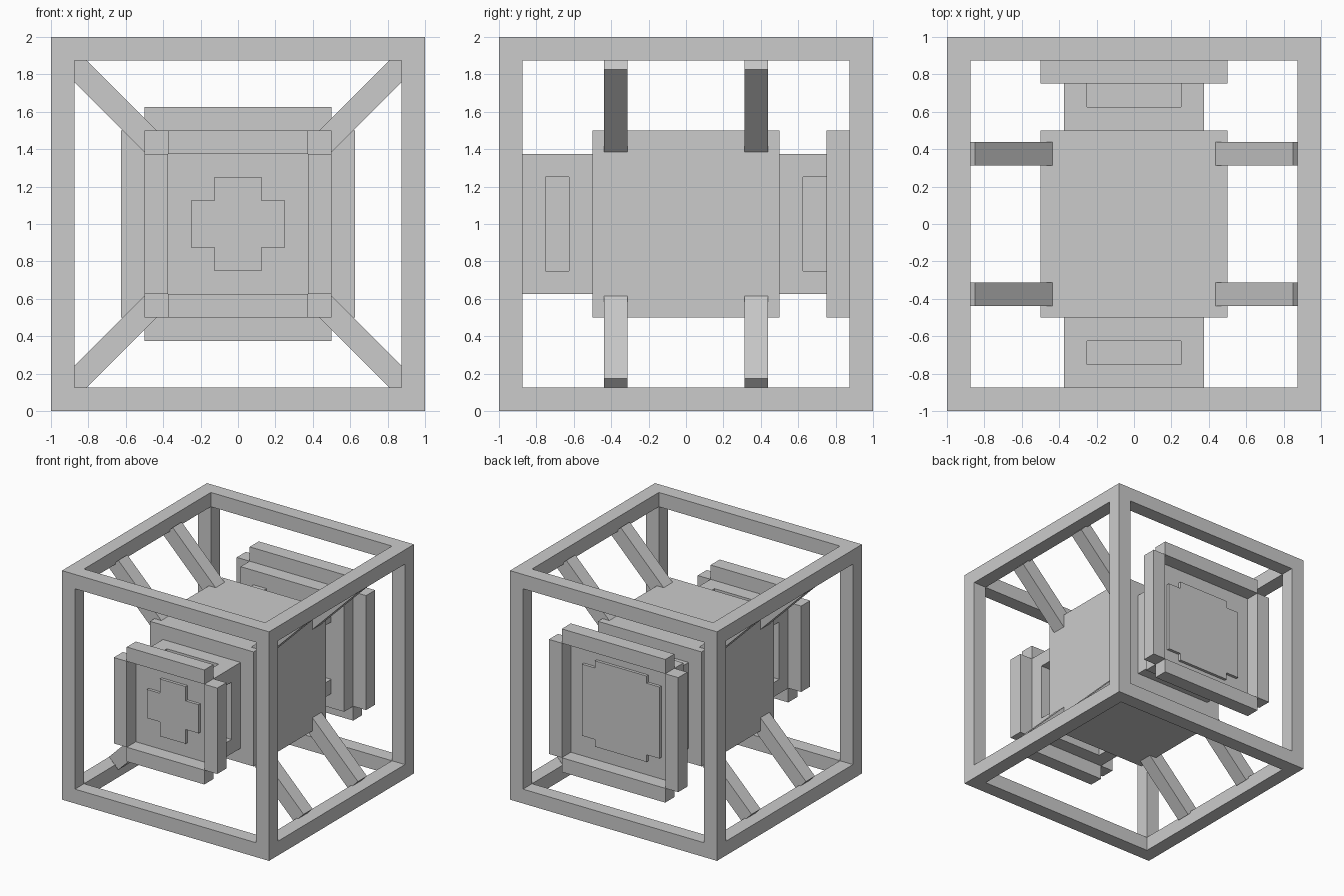
import bpy, bmesh
from mathutils import Matrix, Vector

if "Cube" in bpy.data.objects:
    bpy.data.objects.remove(bpy.data.objects["Cube"])

CORNERS = [(0, 0), (1, 0), (1, 1), (0, 1)]


def finish(name, bm):
    bmesh.ops.recalc_face_normals(bm, faces=bm.faces)
    me = bpy.data.meshes.new(name)
    bm.to_mesh(me)
    bm.free()
    ob = bpy.data.objects.new(name, me)
    bpy.context.collection.objects.link(ob)
    return ob


def boxes(name, spans):
    """One object from boxes given as (x0, x1, y0, y1, z0, z1)."""
    bm = bmesh.new()
    for x0, x1, y0, y1, z0, z1 in spans:
        m = (Matrix.Translation(((x0 + x1) / 2, (y0 + y1) / 2, (z0 + z1) / 2))
             @ Matrix.Diagonal((x1 - x0, y1 - y0, z1 - z0, 1)))
        bmesh.ops.create_cube(bm, size=1, matrix=m)
    return finish(name, bm)


def prism(name, pts, y0, y1):
    """Extrude an x-z outline along y."""
    bm = bmesh.new()
    f = bm.faces.new([bm.verts.new((x, y0, z)) for x, z in pts])
    r = bmesh.ops.extrude_face_region(bm, geom=[f])
    moved = [v for v in r["geom"] if isinstance(v, bmesh.types.BMVert)]
    bmesh.ops.translate(bm, verts=moved, vec=(0, y1 - y0, 0))
    return finish(name, bm)


def cut(ob, cutter):
    """Subtract the cutter, then delete it."""
    mod = ob.modifiers.new("cut", 'BOOLEAN')
    mod.operation, mod.solver, mod.object = 'DIFFERENCE', 'EXACT', cutter
    cutter.hide_render = True
    bpy.context.view_layer.objects.active = ob
    bpy.ops.object.modifier_apply(modifier=mod.name)
    bpy.data.objects.remove(cutter)


def cross(name, a, b, c, d, y0, y1):
    """Plus-shaped panel: half sizes a (outer x), b (inner x), c (inner z), d (outer z)."""
    q = [(a, c), (b, c), (b, d)]
    pts = (q + [(-x, z) for x, z in reversed(q)]
           + [(-x, -z) for x, z in q] + [(x, -z) for x, z in reversed(q)])
    return prism(name, [(x, z + 1) for x, z in pts], y0, y1)


def ring(name, r, y0, y1):
    """Four bars around a square opening, leaving the corners open."""
    o = r + 0.125
    return boxes(name, [(-r, r, y0, y1, 1 + r, 1 + o), (-r, r, y0, y1, 1 - o, 1 - r),
                        (-o, -r, y0, y1, 1 - r, 1 + r), (r, o, y0, y1, 1 - r, 1 + r)])


# Outer cube frame, opened along each axis
frame = boxes("outer_frame", [(-1, 1, -1, 1, 0, 2)])
for axis in range(3):
    h = [0.875] * 3
    h[axis] = 1.2
    cut(frame, boxes("opening", [(-h[0], h[0], -h[1], h[1], 1 - h[2], 1 + h[2])]))

# Central body
boxes("central_cube", [(-0.5, 0.5, -0.5, 0.5, 0.5, 1.5)])

# Front and back necks with a slot on all four sides
for name, y0, y1, s0 in (("front_neck", -0.875, -0.5, -0.75),
                         ("back_neck", 0.5, 0.8, 0.625)):
    neck = boxes(name, [(-0.375, 0.375, y0, y1, 0.625, 1.375)])
    s1, i, o = s0 + 0.125, 0.26, 0.5
    cut(neck, boxes("slots", [
        (-0.25, 0.25, s0, s1, 1 + i, 1 + o), (-0.25, 0.25, s0, s1, 1 - o, 1 - i),
        (i, o, s0, s1, 0.75, 1.25), (-o, -i, s0, s1, 0.75, 1.25)]))

# Front rim and small raised cross
ring("front_rim", 0.375, -1, -0.875)
cross("front_cross", 0.25, 0.125, 0.125, 0.25, -0.9, -0.87)

# Back plate, rim and large raised panel
boxes("back_plate", [(-0.5, 0.5, 0.75, 0.875, 0.5, 1.5)])
ring("back_rim", 0.5, 0.875, 1)
cross("back_panel", 0.375, 0.25, 0.3125, 0.375, 0.87, 0.9)

# Diagonal struts from the central cube to the frame edges
strut = [(0.96, 1.855), (0.87, 1.935), (0.38, 1.445), (0.47, 1.355)]
strut = [(0.94, 1.825), (0.85, 1.915), (0.38, 1.445), (0.47, 1.355)]
for sx, side in ((1, "right"), (-1, "left")):
    for sz, level in ((1, "top"), (-1, "bottom")):
        for y, end in ((-0.375, "front"), (0.375, "back")):
            pts = [(sx * x, 1 + sz * (z - 1)) for x, z in strut]
            prism(f"strut_{level}_{end}_{side}", pts, y - 0.0625, y + 0.0625)
